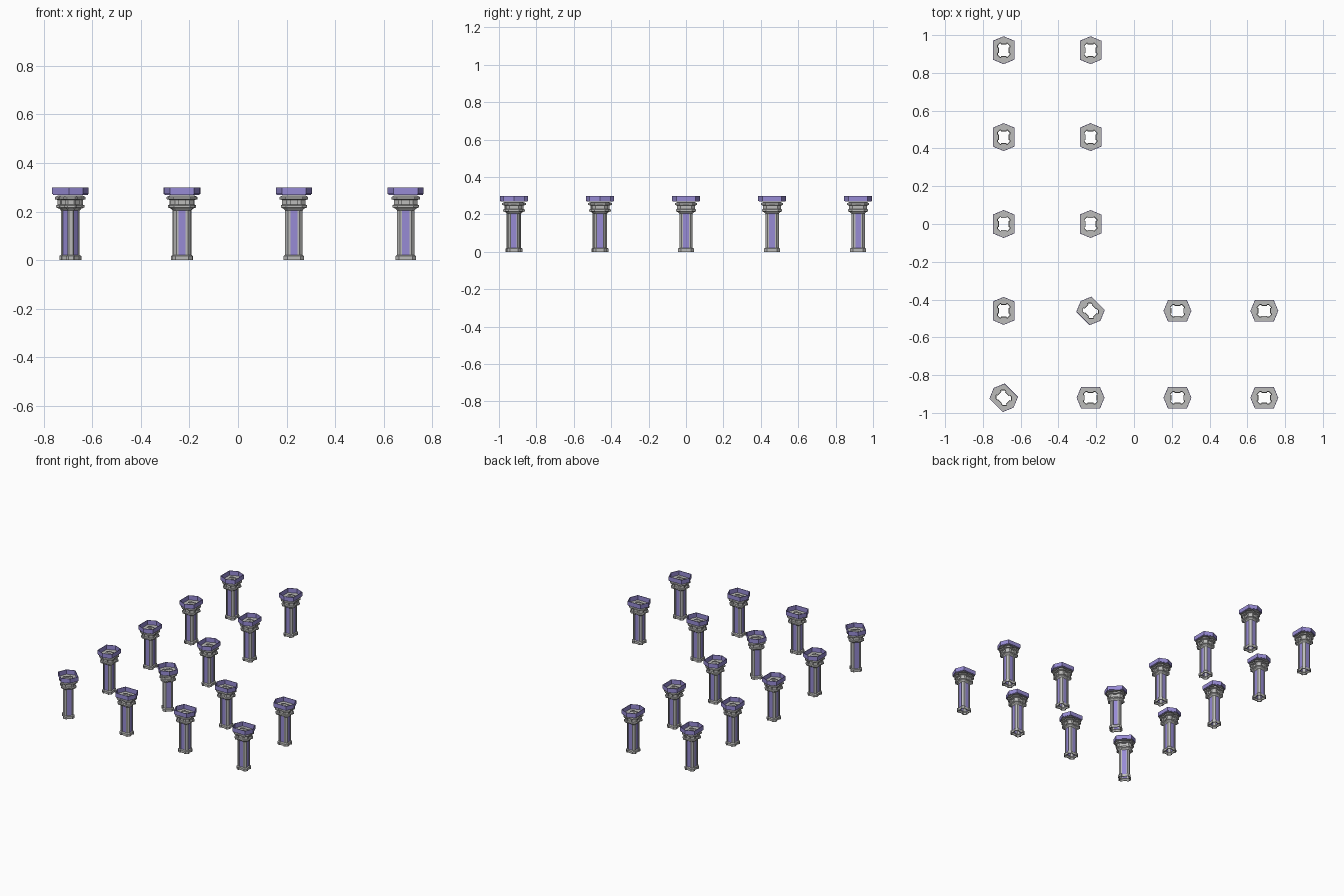
import bpy, bmesh, math

if "Cube" in bpy.data.objects:
    bpy.data.objects.remove(bpy.data.objects["Cube"])


def material(name, color):
    m = bpy.data.materials.new(name)
    m.use_nodes = True
    m.diffuse_color = (*color, 1)
    m.node_tree.nodes["Principled BSDF"].inputs["Base Color"].default_value = (*color, 1)
    return m


GREY = material("grey stone", (0.5, 0.5, 0.49))
PURPLE = material("purple", (0.31, 0.26, 0.66))
SHORT, LONG = 0.031, 0.036      # half sizes of the hollow shaft


def notched(out=0.0, depth=0.005, slot=0.015):
    """Chamfered rectangle with a recessed slot in the middle of each side."""
    a, b, c = SHORT + out, LONG + out, 0.012 + 0.5 * out
    quarter = [(a - depth, slot), (a, slot), (a, b - c),
               (a - c, b), (slot, b), (slot, b - depth)]
    points = []
    for sx, sy in ((1, 1), (-1, 1), (-1, -1), (1, -1)):
        q = [(x * sx, y * sy) for x, y in quarter]
        points += q if sx * sy > 0 else q[::-1]
    return points


def hexagon(inset=0.0):
    """Long hexagon with its tips on the y axis."""
    x, y, tip = 0.057 - inset, 0.05 - inset * 0.7, 0.074 - inset
    return [(x, -y), (x, y), (0, tip), (-x, y), (-x, -y), (0, -tip)]


def loft(name, sections, colour=lambda ring, side: 0):
    """Open shell through (outline, height) sections."""
    bm = bmesh.new()
    rings = [[bm.verts.new((x, y, z)) for x, y in pts] for pts, z in sections]
    for r, (low, high) in enumerate(zip(rings, rings[1:])):
        n = len(low)
        for i in range(n):
            j = (i + 1) % n
            f = bm.faces.new((low[i], low[j], high[j], high[i]))
            f.material_index = colour(r, i)
    mesh = bpy.data.meshes.new(name)
    bm.to_mesh(mesh)
    bm.free()
    mesh.materials.append(GREY)
    mesh.materials.append(PURPLE)
    return mesh


# Shaft: grey corner posts, purple recessed panels
shaft = loft("shaft", [(notched(), 0.02), (notched(), 0.216)],
             lambda r, i: int(i % 6 == 5))

# Foot: notched plinth with a sloping top
foot = loft("foot", [(notched(), 0), (notched(0.006), 0), (notched(0.006), 0.017),
                     (notched(), 0.022)])

# Capital: two flanges with corner blocks between them
capital = loft("capital", [
    (notched(0.0), 0.205), (notched(0.006), 0.212), (notched(0.018), 0.217),
    (notched(0.018), 0.226), (notched(0.012, 0.008), 0.229),
    (notched(0.012, 0.008), 0.248), (notched(0.023), 0.251),
    (notched(0.023), 0.26), (notched(0.01), 0.267)])

# Crown: grey floor around the opening, purple hexagonal rim
floor = bpy.data.meshes.new("crown_floor")
bm = bmesh.new()
edges = []
for pts in (hexagon(0.002), notched(0.002)):
    vs = [bm.verts.new((x, y, 0.268)) for x, y in pts]
    edges += [bm.edges.new((v, vs[i - 1])) for i, v in enumerate(vs)]
bmesh.ops.triangle_fill(bm, edges=edges, use_beauty=True, normal=(0, 0, 1))
bm.to_mesh(floor)
bm.free()
floor.materials.append(GREY)

rim = loft("crown_rim", [(hexagon(0.003), 0.268), (hexagon(0.003), 0.272),
                         (hexagon(), 0.272), (hexagon(), 0.3),
                         (hexagon(0.003), 0.3), (hexagon(0.003), 0.268)],
           lambda r, i: 1)

# Two parallel rows of columns turning a corner
STEP = 0.46
for col in range(4):
    for row in range(5):
        if col > 1 and row > 1:
            continue
        turn = 45 if col == row else (90 if col > row else 0)
        for mesh in (foot, shaft, capital, floor, rim):
            ob = bpy.data.objects.new(f"{mesh.name}_{col + 1}_{row + 1}", mesh)
            ob.location = ((col - 1.5) * STEP, (row - 2) * STEP, 0)
            ob.rotation_euler.z = math.radians(turn)
            bpy.context.collection.objects.link(ob)
